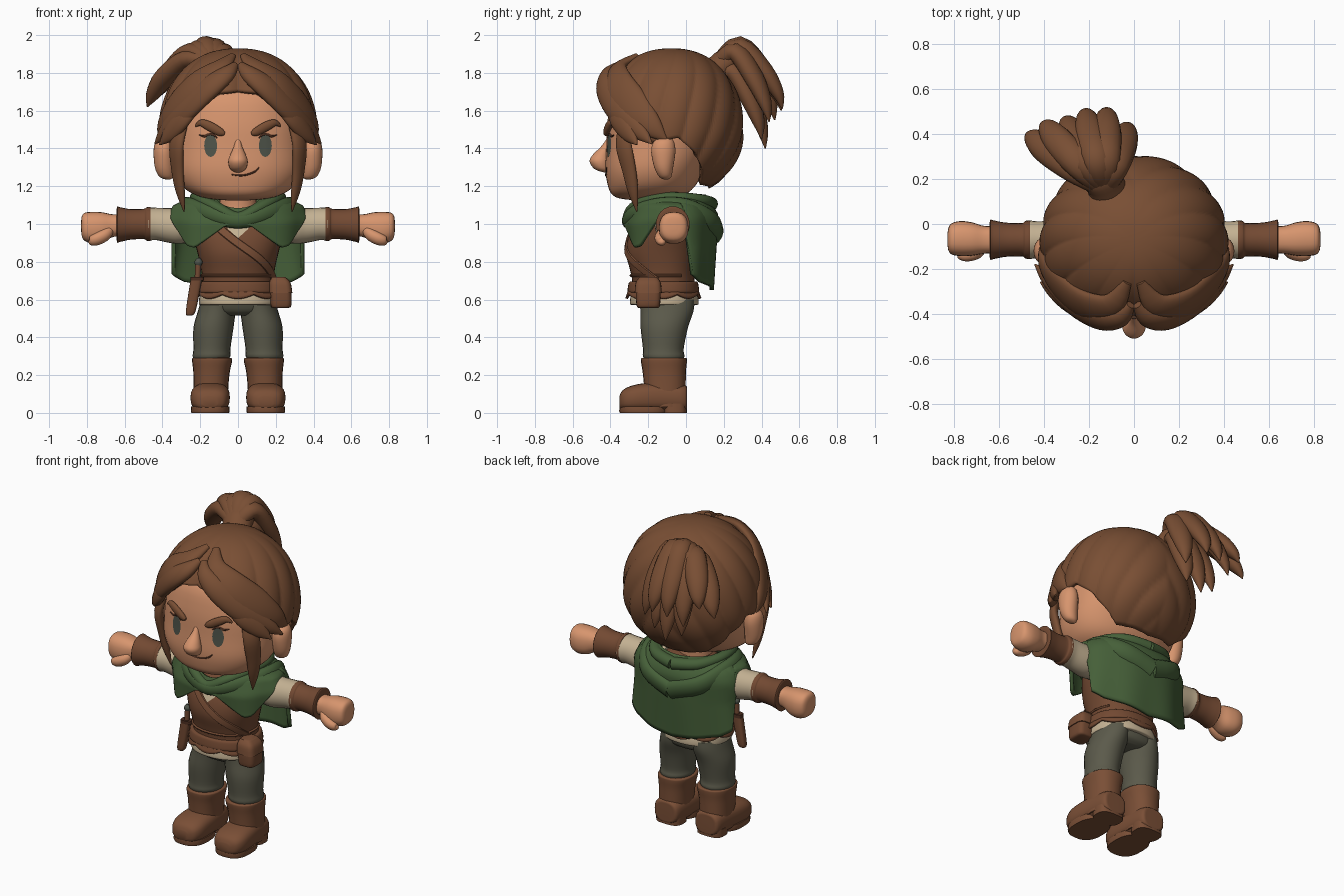
import bpy, bmesh, math
from mathutils import Vector
from mathutils.bvhtree import BVHTree

def mat(name, r, g, b):
    m = bpy.data.materials.new(name)
    m.diffuse_color = (r, g, b, 1)
    return m

SKIN = mat("skin", .68, .30, .155)
HAIR = mat("brown hair", .19, .077, .034)
LEATHER = mat("leather", .17, .067, .032)
BOOT = mat("boot leather", .195, .078, .037)
GREEN = mat("green cloth", .06, .115, .04)
CREAM = mat("cream linen", .55, .44, .29)
TROUSER = mat("grey green trousers", .105, .102, .07)
EYE = mat("eye grey", .078, .088, .068)
DARK = mat("dark brown", .075, .028, .015)
X, Y, Z = Vector((1, 0, 0)), Vector((0, 1, 0)), Vector((0, 0, 1))

def finish(name, bm, m, mirror=False, solid=0):
    bmesh.ops.recalc_face_normals(bm, faces=bm.faces)
    me = bpy.data.meshes.new(name)
    bm.to_mesh(me); bm.free()
    me.materials.append(m)
    ob = bpy.data.objects.new(name, me)
    bpy.context.collection.objects.link(ob)
    if solid:
        s = ob.modifiers.new("thickness", 'SOLIDIFY'); s.thickness = solid; s.offset = 0
    if mirror:
        ob.modifiers.new("mirror", 'MIRROR')
    return ob

def spline(secs, sub):
    out, n = [], len(secs)
    for i in range(n - 1):
        p = [secs[max(0, min(n - 1, i + k))] for k in (-1, 0, 1, 2)]
        for j in range(sub):
            t = j / sub
            out.append([.5 * (2*b + (c - a)*t + (2*a - 5*b + 4*c - d)*t*t + (3*b - a - 3*c + d)*t**3)
                        for a, b, c, d in zip(*p)])
    return out + [list(secs[-1])]

def tube(name, secs, m, axes=None, center=(0, -.08, 1.5), seg=24, sub=4, n=2, mirror=False):
    """Sweep of superellipses; each section is x, y, z, half width, half thickness."""
    S = spline(secs, sub)
    bm = bmesh.new(); rings = []
    for i, s in enumerate(S):
        c = Vector(s[:3])
        if axes:
            U, V = axes
        else:
            T = Vector(S[min(i + 1, len(S) - 1)][:3]) - Vector(S[max(i - 1, 0)][:3])
            U = T.cross(c - Vector(center)).normalized()
            V = U.cross(T).normalized()
        ring = []
        for k in range(seg):
            q = 2 * math.pi * k / seg
            cu, cv = math.cos(q), math.sin(q)
            cu = math.copysign(abs(cu) ** (2 / n), cu); cv = math.copysign(abs(cv) ** (2 / n), cv)
            ring.append(bm.verts.new(c + U * cu * max(s[3], .002) + V * cv * max(s[4], .002)))
        rings.append(ring)
    for a, b in zip(rings, rings[1:]):
        for k in range(seg):
            bm.faces.new((a[k], a[(k+1) % seg], b[(k+1) % seg], b[k]))
    bm.faces.new(rings[0]); bm.faces.new(rings[-1])
    return finish(name, bm, m, mirror)

def sheet(name, f, nu, nv, m, solid):
    """Cloth ring: f(angle, t) with angle 0 at the front."""
    bm = bmesh.new()
    g = [[bm.verts.new(f(2*math.pi*i/nu - math.pi, j/nv)) for j in range(nv + 1)] for i in range(nu)]
    for i in range(nu):
        for j in range(nv):
            h = g[(i + 1) % nu]
            bm.faces.new((g[i][j], h[j], h[j+1], g[i][j+1]))
    bmesh.ops.remove_doubles(bm, verts=bm.verts, dist=.0005)
    return finish(name, bm, m, solid=solid)

def lerp(tab, v):
    for (a, p), (b, q) in zip(tab, tab[1:]):
        if v <= b:
            return p + (q - p) * max(0, (v - a) / (b - a))
    return tab[-1][1]

def bvh(ob):
    return BVHTree.FromPolygons([v.co for v in ob.data.vertices], [p.vertices[:] for p in ob.data.polygons])

def decal(name, tree, pts, m, mirror=False, lift=.004):
    """Thin patch laid on a surface, outline given in x, z."""
    cx = sum(p[0] for p in pts) / len(pts); cz = sum(p[1] for p in pts) / len(pts)
    bm = bmesh.new()
    def put(x, z):
        return bm.verts.new((x, tree.ray_cast(Vector((x, -2, z)), Y)[0].y - lift, z))
    rings = [[put(cx + (x-cx)*s, cz + (z-cz)*s) for x, z in pts] for s in (.3, .65, 1)]
    bm.faces.new(rings[0])
    for a, b in zip(rings, rings[1:]):
        for k in range(len(pts)):
            j = (k + 1) % len(pts)
            bm.faces.new((a[k], a[j], b[j], b[k]))
    return finish(name, bm, m, mirror)

def line(name, tree, pts, m, w, mirror=False):
    """Thin drawn line following a surface, points in x, z."""
    secs = [(x, tree.ray_cast(Vector((x, -2, z)), Y)[0].y - .001, z, w if 0 < i < len(pts) - 1 else .002, .005)
            for i, (x, z) in enumerate(pts)]
    return tube(name, secs, m, seg=8, sub=3, mirror=mirror)

# head, neck, nose, ears
head = tube("head", [(0,-.2,1.125,.06,.06), (0,-.2,1.135,.16,.15), (0,-.195,1.16,.24,.2), (0,-.18,1.21,.305,.235), (0,-.165,1.29,.345,.262),
    (0,-.14,1.4,.355,.283), (0,-.12,1.55,.35,.295), (0,-.1,1.7,.31,.27), (0,-.08,1.82,.15,.13)], SKIN, (X, Y), seg=48, n=2.25)
tube("neck", [(0,-.1,.98,.13,.11), (0,-.1,1.07,.1,.09), (0,-.1,1.2,.1,.1)], SKIN, (X, Y))
tube("nose", [(0,-.405,1.455,.012,.012), (0,-.425,1.41,.022,.025), (0,-.45,1.365,.042,.045), (0,-.456,1.33,.052,.054),
    (0,-.443,1.29,.04,.04), (0,-.42,1.272,.01,.01)], SKIN, (X, Y))
tube("ear", [(.37,-.105,1.235,.008,.01), (.38,-.11,1.25,.036,.032), (.39,-.118,1.3,.05,.05),
    (.393,-.12,1.38,.054,.064), (.393,-.118,1.43,.046,.056), (.39,-.112,1.455,.026,.034), (.388,-.11,1.464,.006,.008)], SKIN, (X, Y), mirror=True)

# painted face
face = bvh(head)
decal("eye", face, [(.145 + .034*math.cos(a*math.pi/12), 1.415 + .06*math.sin(a*math.pi/12)) for a in range(24)], EYE, True)
line("upper_lash", face, [(.11,1.455), (.13,1.472), (.155,1.474), (.178,1.464), (.205,1.472)], DARK, .006, True)
tube("eyebrow", [(.07,-.424,1.478,.008,.01), (.095,-.422,1.487,.022,.016), (.15,-.41,1.517,.025,.017), (.195,-.395,1.535,.018,.014),
    (.225,-.38,1.518,.005,.006)], HAIR, mirror=True)
line("mouth", face, [(-.035,1.262), (.01,1.257), (.05,1.262), (.09,1.278), (.112,1.3)], DARK, .0045)

# hair cap: lower edge changes around the head, surface carries swept strand ridges
EDGE = [(0,1.70), (17,1.69), (30,1.62), (50,1.52), (75,1.43), (95,1.46), (110,1.38), (130,1.22), (180,1.2)]
def cap(th, t):
    ze = lerp(EDGE, abs(math.degrees(th)))
    p = t * math.acos((ze - 1.5) / (.415 if ze > 1.5 else .34))
    r = math.sin(p) ** .87
    ridge = .985 + .042 * abs(math.sin(5 * th + math.copysign(3.2 * p, th) * math.sin(th / 2) ** 2 * 1.3)) ** .7 * min(1, r * 1.2)
    part = 1 - .05 * math.exp(-(th / .1) ** 2) * r
    ry = .38 if abs(th) < math.pi / 2 else .36
    return (.395 * r * math.sin(th) * ridge, -.075 - ry * r * math.cos(th) * ridge * part,
            1.5 + (.415 if p < math.pi / 2 else .34) * math.cos(p))
sheet("hair_cap", cap, 180, 32, HAIR, .03)

# swept fringe and side locks
tube("fringe_inner", [(.015,-.36,1.84,.02,.02), (.065,-.415,1.79,.05,.036), (.16,-.42,1.715,.068,.04), (.28,-.355,1.6,.07,.038),
    (.38,-.25,1.495,.048,.03), (.44,-.18,1.425,.004,.004)], HAIR, mirror=True)
tube("fringe_outer", [(.03,-.26,1.89,.02,.015), (.1,-.36,1.825,.06,.03), (.22,-.36,1.735,.09,.036), (.33,-.275,1.615,.095,.038),
    (.395,-.18,1.515,.06,.03), (.415,-.1,1.44,.005,.005)], HAIR, mirror=True)
tube("fringe_tip", [(.2,-.4,1.655,.03,.02), (.29,-.36,1.565,.058,.03), (.36,-.3,1.48,.048,.028), (.415,-.26,1.42,.004,.004)], HAIR, mirror=True)
tube("side_lock", [(.29,-.33,1.53,.03,.02), (.325,-.33,1.42,.05,.026), (.32,-.3,1.28,.042,.025), (.305,-.28,1.17,.03,.02),
    (.285,-.26,1.065,.003,.003)], HAIR, mirror=True)

# ponytail: knot, then locks fanning out and down
tube("ponytail_knot", [(-.1,.11,1.76,.1,.08), (-.125,.17,1.82,.085,.075), (-.15,.22,1.86,.09,.07), (-.18,.28,1.88,.03,.02)], HAIR, center=(0, -.3, 2))
TIPS = [(-.48,.40,1.62,1.87), (-.41,.45,1.68,1.91), (-.31,.47,1.55,1.925), (-.22,.505,1.6,1.945), (-.12,.51,1.61,1.935),
        (-.02,.44,1.54,1.91), (-.15,.42,1.4,1.82), (-.25,.4,1.45,1.82), (-.06,.4,1.45,1.81)]
for i, (x, y, z, top) in enumerate(TIPS):
    dx, dy, bz = x + .13, y - .18, 1.85 if i < 6 else 1.77
    tube(f"ponytail_lock_{i}", [(-.13+dx*.06,.175,bz,.05,.045), (-.13+dx*.4,.18+dy*.32,top,.066,.05), (-.13+dx*.74,.18+dy*.7,top*.62+z*.38,.066,.05),
        (-.13+dx*.92,.18+dy*.93,top*.25+z*.75,.042,.032), (x,y,z,.003,.003)], HAIR, center=(-.15, .1, 1.5), seg=16)

# torso, belt, hem
vest = tube("vest", [(0,-.12,.64,.2,.17), (0,-.12,.7,.19,.165), (0,-.125,.76,.195,.172), (0,-.13,.85,.215,.188), (0,-.12,.95,.24,.178),
    (0,-.1,1.04,.24,.14), (0,-.09,1.1,.1,.08)], LEATHER, (X, Y), seg=40, n=2.2)
body = bvh(vest)
decal("shirt_front", body, [(-.09,1.02), (0,1.03), (.09,1.02), (.05,.97), (0,.925), (-.05,.97)], CREAM)
tube("belt", [(0,-.12,.635,.212,.184), (0,-.12,.645,.218,.19), (0,-.12,.685,.21,.184), (0,-.12,.695,.2,.176)], LEATHER, (X, Y), seg=40, n=2.2)
sheet("vest_skirt", lambda a, t: ((.2+.022*t)*math.sin(a), -.12-(.175+.02*t)*math.cos(a),
    .66-t*(.033+.022*abs(math.cos(4*a)))), 96, 4, LEATHER, .014)
tube("shirt_hem", [(0,-.115,.572,.195,.17), (0,-.115,.578,.207,.182), (0,-.115,.62,.203,.178), (0,-.12,.65,.19,.165)], CREAM, (X, Y), seg=40, n=2.2)

# bands following the torso: shoulder strap and waist seam
def band(name, a0, a1, z0, z1, w, m):
    pts = []
    for i in range(13):
        a = math.radians(a0 + (a1 - a0) * i / 12); z = z0 + (z1 - z0) * i / 12
        d = Vector((math.sin(a), -math.cos(a), 0))
        h = body.ray_cast(Vector((0, -.12, z)) + d, -d)[0] + d * .003
        pts.append((*h, w, .007))
    tube(name, pts, m, center=(0, -.12, .85), seg=8, sub=2, n=4)
band("shoulder_strap", -45, 80, 1.01, .7, .022, BOOT)
band("waist_seam", -120, 120, .728, .728, .006, LEATHER)

# pouch and dagger
tube("pouch", [(.225,-.2,.555,.04,.05), (.228,-.2,.57,.055,.062), (.225,-.2,.65,.055,.065), (.215,-.2,.69,.04,.05)], LEATHER, (X, Y), n=4)
tube("pouch_flap", [(.226,-.2,.635,.062,.072), (.222,-.2,.69,.056,.066), (.215,-.2,.72,.035,.045)], BOOT, (X, Y), n=4)
tube("dagger_sheath", [(-.258,-.205,.515,.01,.012), (-.25,-.205,.54,.026,.022), (-.222,-.205,.7,.03,.024)], LEATHER, (X, Y), n=3)
tube("dagger_guard", [(-.215,-.205,.7,.036,.025), (-.215,-.205,.72,.036,.025)], DARK, (X, Y), n=3)
tube("dagger_grip", [(-.215,-.205,.71,.015,.015), (-.21,-.205,.79,.016,.016)], LEATHER, (X, Y))
tube("dagger_pommel", [(-.21,-.205,.775,.012,.012), (-.209,-.205,.798,.022,.022), (-.208,-.205,.82,.008,.008)], EYE, (X, Y))

# arms
tube("sleeve", [(.18,-.08,1.0,.08,.09), (.3,-.075,.992,.09,.096), (.36,-.07,.992,.084,.092), (.43,-.07,1.0,.082,.086),
    (.475,-.07,1.0,.086,.086), (.49,-.07,1.0,.07,.07)], CREAM, (Y, Z), mirror=True)
tube("bracer", [(.462,-.07,1.0,.07,.07), (.464,-.07,1.0,.086,.09), (.485,-.07,1.0,.083,.088), (.5,-.07,1.0,.074,.08), (.57,-.07,.998,.076,.081),
    (.625,-.07,.997,.086,.092), (.64,-.07,.997,.088,.095), (.643,-.07,.997,.06,.06)], LEATHER, (Y, Z), mirror=True)
tube("hand", [(.62,-.07,.995,.06,.055), (.67,-.07,.99,.062,.062), (.72,-.067,.982,.074,.08), (.77,-.065,.98,.078,.084),
    (.81,-.066,.985,.07,.075), (.826,-.068,.988,.05,.055), (.831,-.068,.99,.015,.02)], SKIN, (Y, Z), n=2.4, mirror=True)
tube("thumb", [(.67,-.1,.98,.02,.02), (.7,-.125,.945,.032,.03), (.745,-.135,.92,.034,.03), (.78,-.13,.91,.025,.022), (.79,-.13,.91,.006,.006)], SKIN,
    center=(.7, 0, 1.05), seg=16, mirror=True)

# trousers and boots
tube("hips", [(0,-.1,.515,.1,.1), (0,-.1,.54,.19,.135), (0,-.105,.6,.198,.155)], TROUSER, (X, Y), n=2.3)
tube("trouser_leg", [(.145,-.115,.27,.085,.095), (.14,-.118,.3,.1,.11), (.138,-.12,.34,.098,.108), (.13,-.115,.45,.106,.125),
    (.112,-.1,.54,.1,.14), (.1,-.1,.6,.095,.145)], TROUSER, (X, Y), mirror=True)
tube("boot_shaft", [(.145,-.11,.03,.09,.105), (.143,-.112,.14,.092,.11), (.14,-.115,.22,.097,.115), (.137,-.117,.275,.106,.122),
    (.137,-.117,.29,.102,.118), (.137,-.117,.292,.08,.09)], BOOT, (X, Y), n=2.3, mirror=True)
tube("boot_foot", [(.143,.006,.075,.05,.05), (.143,-.008,.078,.082,.07), (.144,-.12,.083,.097,.078), (.147,-.22,.081,.104,.076), (.148,-.29,.075,.1,.068),
    (.148,-.335,.068,.078,.052), (.148,-.353,.06,.04,.028)], BOOT, (X, Z), n=2.7, mirror=True)
tube("boot_sole", [(.147,-.225,0,.1,.125), (.147,-.225,.01,.103,.129), (.147,-.225,.035,.101,.126)], BOOT, (X, Y), n=2.6, sub=1, mirror=True)
tube("boot_heel", [(.144,-.06,0,.086,.064), (.144,-.06,.05,.088,.066)], BOOT, (X, Y), n=3, sub=1, mirror=True)

# cape with short front flaps, arches above the arms and a long back
HEM = [(0,1.01), (12,.985), (38,.875), (46,.885), (62,.97), (77,1.05), (102,1.05), (117,.735), (132,.695), (180,.65)]
RX = [(.65,.39), (.9,.36), (1.02,.365), (1.09,.335), (1.13,.25), (1.16,.18)]
RF = [(.85,.24), (1.0,.25), (1.1,.21), (1.16,.16)]
RB = [(.65,.21), (.9,.225), (1.05,.23), (1.16,.16)]
def cape(a, t):
    top = 1.15 - .07 * math.exp(-(a / .45) ** 2)
    z = top + (lerp(HEM, abs(math.degrees(a))) - top) * t
    s, c = math.sin(a), math.cos(a)
    fold = 1 + .02 * t * math.cos(9 * a)
    return lerp(RX, z) * s * fold, -.07 - (lerp(RF, z) if c > 0 else lerp(RB, z)) * c * fold, z
sheet("cape", cape, 120, 20, GREEN, .022)

# hood rolls lying around the neck, heavier behind
def roll(name, half):
    loop = half[::-1] + [(-p[0], *p[1:]) for p in half[1:]]
    tube(name, loop, GREEN, center=(0, -.07, 1.05), seg=16)
roll("hood_collar", [(0,-.305,1.035,.028,.03), (.11,-.275,1.085,.03,.034), (.2,-.17,1.13,.032,.036), (.215,-.03,1.135,.032,.038),
    (.14,.09,1.12,.035,.038), (0,.13,1.105,.038,.04)])
roll("hood_fold", [(0,-.31,1.015,.04,.03), (.15,-.265,1.055,.048,.035), (.26,-.14,1.09,.05,.036), (.27,0,1.08,.055,.036),
    (.18,.125,1.01,.06,.04), (0,.152,.945,.065,.042)])

bpy.ops.object.select_all(action='SELECT')
bpy.context.view_layer.objects.active = head
bpy.ops.object.shade_smooth_by_angle(angle=math.radians(45))
